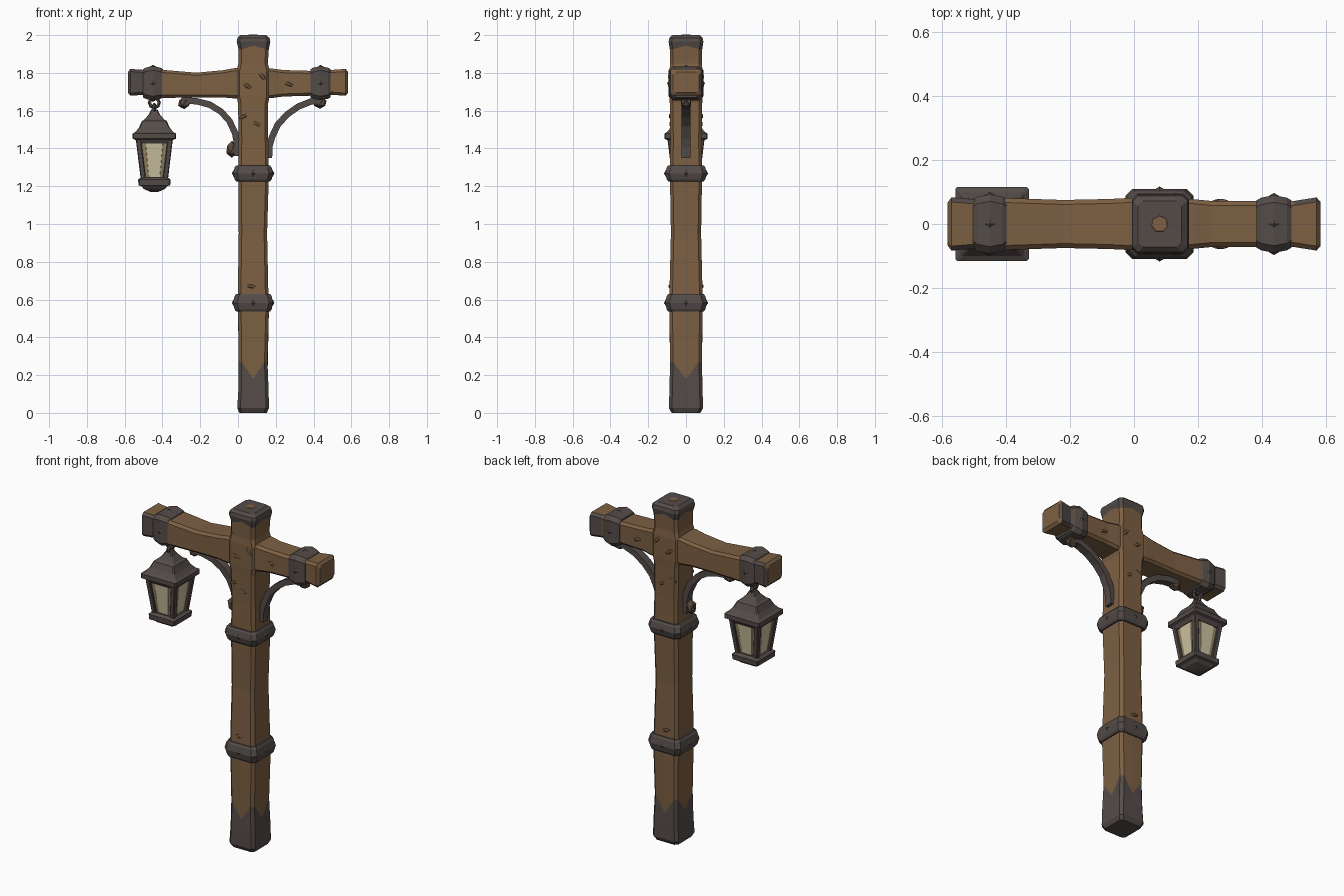
import bpy, bmesh, math
from mathutils import Vector, Matrix

if "Cube" in bpy.data.objects:
    bpy.data.objects.remove(bpy.data.objects["Cube"])


def material(name, rgb):
    m = bpy.data.materials.new(name)
    m.diffuse_color = (*rgb, 1)
    m.use_nodes = True
    m.node_tree.nodes["Principled BSDF"].inputs["Base Color"].default_value = m.diffuse_color
    return m


WOOD = material("brown wood", (0.205, 0.117, 0.056))
IRON = material("dark iron", (0.088, 0.072, 0.066))
RUST = material("rusty iron", (0.100, 0.066, 0.045))
GLASS = material("pale glass", (0.61, 0.55, 0.36))
AMBER = material("amber glass edge", (0.30, 0.22, 0.12))


def finish(bm, name, mats, rule=None):
    bmesh.ops.recalc_face_normals(bm, faces=bm.faces)
    bm.normal_update()
    if rule:
        for f in bm.faces:
            f.material_index = rule(f.calc_center_median(), f.normal)
    me = bpy.data.meshes.new(name)
    bm.to_mesh(me)
    bm.free()
    for m in mats:
        me.materials.append(m)
    ob = bpy.data.objects.new(name, me)
    bpy.context.collection.objects.link(ob)
    return ob


def skin(bm, rings):
    rings = [[bm.verts.new(p) for p in r] for r in rings]
    n = len(rings[0])
    for r, s in zip(rings, rings[1:]):
        for i in range(n):
            j = (i + 1) % n
            bm.faces.new((r[i], r[j], s[j], s[i]))
    bm.faces.new(rings[0])
    bm.faces.new(rings[-1])


def loft(name, axis, stations, mats, cut=0.015, rule=None):
    """Chamfered rectangles (t, centre a, centre b, half a, half b, mid shift) joined along an axis."""
    bm = bmesh.new()
    rings = []
    for s in stations:
        t, ca, cb, ha, hb = s[:5]
        mid = s[5] if len(s) > 5 else 0
        c = min(cut, ha * 0.4, hb * 0.4)
        sec = [(ha, -hb + c, 0), (ha, 0, mid), (ha, hb - c, 0), (ha - c, hb, 0), (0, hb, mid),
               (-ha + c, hb, 0), (-ha, hb - c, 0), (-ha, 0, mid), (-ha, -hb + c, 0),
               (-ha + c, -hb, 0), (0, -hb, mid), (ha - c, -hb, 0)]
        ring = []
        for a, b, d in sec:
            ring.append((ca + a, cb + b, t + d) if axis == 'z' else (t + d, ca + a, cb + b))
        rings.append(ring)
    skin(bm, rings)
    return finish(bm, name, mats, rule)


# Post: iron-dark foot and cap with zigzag borders
PX = 0.08
loft("post", 'z', [
    (0.0, PX, 0, 0.072, 0.076), (0.025, PX, 0, 0.084, 0.090), (0.12, PX + .002, 0, 0.080, 0.088),
    (0.27, PX, 0, 0.076, 0.084, -0.09), (0.56, PX + .002, 0, 0.082, 0.088),
    (0.62, PX, 0, 0.081, 0.088), (0.95, PX - .001, 0, 0.075, 0.080), (1.25, PX + .003, 0, 0.080, 0.085),
    (1.45, PX + .002, 0, 0.078, 0.083), (1.64, PX, 0, 0.080, 0.086), (1.68, PX, 0, 0.088, 0.088),
    (1.81, PX, 0, 0.088, 0.088), (1.85, PX, 0, 0.078, 0.084), (1.925, PX + .003, 0, 0.080, 0.086, 0.02),
    (1.965, PX + .002, 0, 0.089, 0.092), (1.985, PX + .002, 0, 0.085, 0.088), (2.0, PX, 0, 0.068, 0.072)],
    [WOOD, IRON], 0.016, lambda c, n: int(c.z < 0.2 or c.z > 1.94))

# Worn wood spot on top of the cap
bm = bmesh.new()
bmesh.ops.create_cone(bm, cap_ends=True, segments=7, radius1=0.027, radius2=0.025, depth=0.004,
                      matrix=Matrix.Translation((PX, 0, 2.0)))
finish(bm, "worn_cap_spot", [WOOD])


# Crossbeam: stub ends have darkened sides
def beam_rule(c, n):
    if c.x < -0.47:
        return int(abs(n.y) > 0.6)
    return int(c.x > 0.49 and n.y > 0.6)


loft("crossbeam", 'x', [
    (-0.583, 0, 1.75, 0.066, 0.055), (-0.57, 0, 1.75, 0.083, 0.071), (-0.50, 0, 1.75, 0.077, 0.066),
    (-0.40, 0, 1.742, 0.081, 0.074), (-0.22, 0, 1.735, 0.075, 0.066), (-0.08, 0, 1.742, 0.078, 0.072),
    (-0.02, 0, 1.745, 0.081, 0.080), (0.18, 0, 1.745, 0.078, 0.078), (0.24, 0, 1.745, 0.072, 0.070),
    (0.38, 0, 1.745, 0.072, 0.066), (0.50, 0, 1.75, 0.072, 0.066), (0.57, 0, 1.75, 0.083, 0.071),
    (0.583, 0, 1.75, 0.068, 0.055)], [WOOD, IRON], 0.014, beam_rule)


# Iron bands with a low pyramid stud on each face
def band(name, axis, t, w, ca, cb, ha, hb):
    prof = [(-1, -.012), (-.75, -.004), (0, 0.004), (.75, -.004), (1, -.012)]
    loft(name, axis, [(t + k * w, ca, cb, ha + d, hb + d) for k, d in prof], [IRON], 0.022)
    for i, (a, b) in enumerate([(1, 0), (-1, 0), (0, 1), (0, -1)]):
        if axis == 'z':
            pos, d = Vector((ca + a * (ha + .004), cb + b * (hb + .004), t)), Vector((a, b, 0))
        else:
            pos, d = Vector((t, ca + a * (ha + .004), cb + b * (hb + .004))), Vector((0, a, b))
        bm = bmesh.new()
        bmesh.ops.create_cone(bm, cap_ends=True, segments=4, radius1=0.024, radius2=0, depth=0.014,
                              matrix=Matrix.Translation(pos) @ d.to_track_quat('Z', 'Y').to_matrix().to_4x4())
        finish(bm, f"{name}_stud_{i}", [IRON])


band("lower_post_band", 'z', 0.583, 0.047, PX, 0, 0.102, 0.106)
band("upper_post_band", 'z', 1.268, 0.042, PX, 0, 0.102, 0.106)
band("left_beam_band", 'x', -0.45, 0.052, 0, 1.745, 0.089, 0.087)
band("right_beam_band", 'x', 0.437, 0.054, 0, 1.745, 0.086, 0.086)


# Curved braces, swept rectangles in the xz plane
def brace(name, pts, half=0.017, depth=0.023):
    bm = bmesh.new()
    rings = []
    for i, p in enumerate(pts):
        a, b = pts[max(i - 1, 0)], pts[min(i + 1, len(pts) - 1)]
        t = Vector((b[0] - a[0], 0, b[1] - a[1])).normalized()
        n = Vector((-t.z, 0, t.x)) * half
        o, y = Vector((p[0], 0, p[1])), Vector((0, depth, 0))
        rings.append([o + n + y, o + n - y, o - n - y, o - n + y])
    skin(bm, rings)
    finish(bm, name, [IRON])


brace("left_brace", [(-.30, 1.655), (-.22, 1.65), (-.15, 1.632), (-.09, 1.595), (-.045, 1.545),
                     (-.015, 1.48), (-.004, 1.42), (-.004, 1.36)])
brace("right_brace", [(.46, 1.655), (.39, 1.65), (.32, 1.622), (.26, 1.58), (.21, 1.525),
                      (.18, 1.46), (.166, 1.41), (.164, 1.35)])


def knob(name, loc, scale, mat):
    bm = bmesh.new()
    bmesh.ops.create_icosphere(bm, subdivisions=1, radius=1,
                               matrix=Matrix.Translation(loc) @ Matrix.Diagonal((*scale, 1)))
    finish(bm, name, [mat])


knob("left_brace_top_bolt", (-.285, 0, 1.64), (.036, .03, .032), RUST)
knob("left_brace_low_bolt", (-.032, 0, 1.395), (.034, .03, .045), RUST)
knob("right_brace_top_bolt", (.435, 0, 1.64), (.038, .03, .03), RUST)

# Lantern
LX = -0.443


def square(name, prof, mat, cut=0.006):
    return loft(name, 'z', [(z, LX, 0, a, b) for z, a, b in prof], [mat], cut)


def sq(*prof):
    return [(z, h, h) for z, h in prof]


square("lantern_base", sq((1.17, .02), (1.185, .055), (1.2, .068), (1.205, .084), (1.235, .086), (1.247, .07)), IRON)
square("lantern_glass", sq((1.235, .058), (1.44, .084)), AMBER)
square("lantern_pane_front_back", [(1.25, .030, .063), (1.432, .046, .086)], GLASS, 0.001)
square("lantern_pane_sides", [(1.25, .063, .030), (1.432, .086, .046)], GLASS, 0.001)
square("lantern_roof", sq((1.425, .088), (1.445, .100), (1.452, .115), (1.478, .115), (1.487, .100),
                          (1.51, .082), (1.545, .066), (1.553, .052), (1.58, .03), (1.605, .017)), IRON)
for sx in (-1, 1):
    for sy in (-1, 1):
        loft("lantern_corner_bar", 'z', [(1.235, LX + sx * .058, sy * .058, .014, .014),
                                         (1.44, LX + sx * .083, sy * .083, .014, .014)], [IRON], 0.004)


# Hanging links
def ring(name, z, turn, R=0.025, r=0.010):
    bpy.ops.mesh.primitive_torus_add(major_segments=8, minor_segments=5, major_radius=R, minor_radius=r,
                                     location=(LX, 0, z), rotation=(math.pi / 2, 0, turn))
    bpy.context.object.name = name
    bpy.context.object.data.materials.append(IRON)


ring("lower_link", 1.612, math.pi / 2, 0.02)
ring("upper_link", 1.642, 0)

# Shallow wood splinters on the post and beam, front and back
for i, (x, z, ang, y) in enumerate([(.05, 1.73, .6, .088), (.13, 1.78, .9, .088), (.03, 1.57, -.4, .083),
                                    (.10, 1.53, .5, .081), (.07, .67, .2, .086), (.27, 1.74, .3, .071)]):
    for s in (-1, 1):
        bm = bmesh.new()
        m = (Matrix.Translation((x, s * y, z)) @ Matrix.Rotation(ang, 4, 'Y')
             @ Matrix.Diagonal((.03, .008, .011, 1)))
        bmesh.ops.create_icosphere(bm, subdivisions=1, radius=1, matrix=m)
        finish(bm, f"splinter_{i}", [WOOD])
